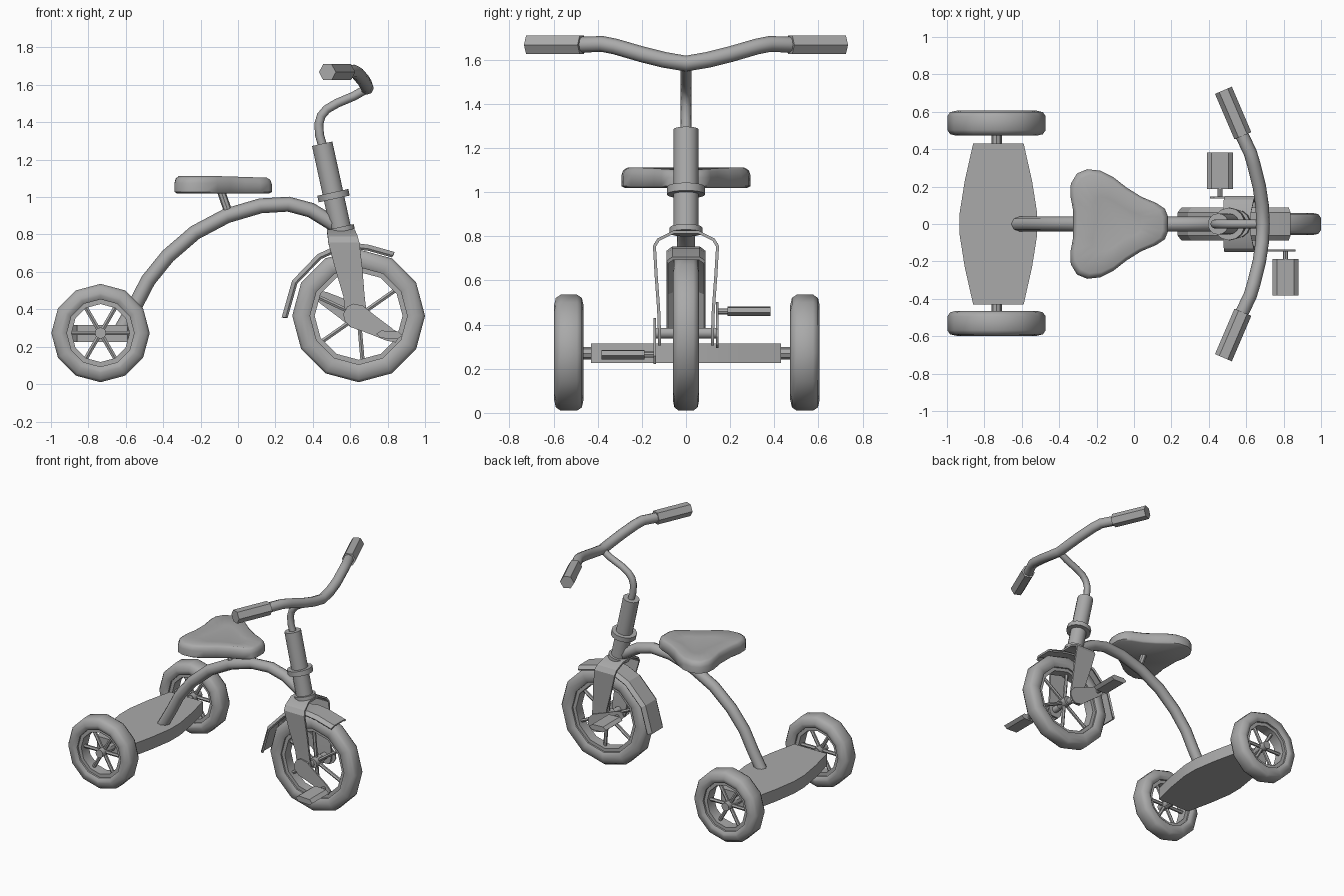
import bpy, bmesh, math
from mathutils import Vector, Matrix

if "Cube" in bpy.data.objects:
    bpy.data.objects.remove(bpy.data.objects["Cube"])

grey = bpy.data.materials.new("plain_grey")
grey.diffuse_color = (0.4, 0.4, 0.4, 1)
grey.use_nodes = True
grey.node_tree.nodes["Principled BSDF"].inputs["Base Color"].default_value = grey.diffuse_color


def finish(ob, angle=40):
    ob.data.materials.clear()
    ob.data.materials.append(grey)
    bpy.ops.object.select_all(action='DESELECT')
    ob.select_set(True)
    bpy.context.view_layer.objects.active = ob
    bpy.ops.object.shade_smooth_by_angle(angle=math.radians(angle))
    return ob


def add_mesh(name, bm, angle=40):
    bmesh.ops.recalc_face_normals(bm, faces=bm.faces[:])
    me = bpy.data.meshes.new(name)
    bm.to_mesh(me)
    bm.free()
    ob = bpy.data.objects.new(name, me)
    bpy.context.collection.objects.link(ob)
    return finish(ob, angle)


def loft(name, rings, closed=False, angle=40):
    """Skin matching loops of points; cap the ends or join them up."""
    bm = bmesh.new()
    vs = [[bm.verts.new(p) for p in r] for r in rings]
    n = len(vs[0])
    for i in range(len(vs) if closed else len(vs) - 1):
        a, b = vs[i], vs[(i + 1) % len(vs)]
        for j in range(n):
            bm.faces.new((a[j], a[(j + 1) % n], b[(j + 1) % n], b[j]))
    if not closed:
        bm.faces.new(vs[0])
        bm.faces.new(vs[-1])
    return add_mesh(name, bm, angle)


def rod(name, p, q, r, sides=12, turn=0.0, angle=40):
    p, q = Vector(p), Vector(q)
    d = (q - p).normalized()
    u = d.cross(Vector((0, 0, 1)))
    u = u.normalized() if u.length > 1e-4 else Vector((1, 0, 0))
    w = u.cross(d)
    ts = [turn + k * math.tau / sides for k in range(sides)]
    return loft(name, [[c + r * (u * math.cos(t) + w * math.sin(t)) for t in ts] for c in (p, q)],
                angle=angle)


def tube(name, pts, r, res=2):
    cu = bpy.data.curves.new(name, 'CURVE')
    cu.dimensions = '3D'
    cu.bevel_depth, cu.bevel_resolution, cu.use_fill_caps = r, res, True
    sp = cu.splines.new('POLY')
    sp.points.add(len(pts) - 1)
    for a, b in zip(sp.points, pts):
        a.co = (*b, 1)
    ob = bpy.data.objects.new(name, cu)
    bpy.context.collection.objects.link(ob)
    bpy.ops.object.select_all(action='DESELECT')
    ob.select_set(True)
    bpy.context.view_layer.objects.active = ob
    bpy.ops.object.convert(target='MESH')
    return finish(bpy.context.object, 50)


def ring(name, cx, cy, cz, profile, angle=50):
    """Twelve-sided ring turned about the y axis."""
    loft(name, [[(cx + r * math.cos(t), cy + y, cz + r * math.sin(t)) for r, y in profile]
                for t in (k * math.tau / 12 for k in range(12))], True, angle)


def wheel(name, cx, cy, R, w, rin, rhole, hub, turn):
    cz = R + 0.01
    ring(name + "_tire", cx, cy, cz,
         [(rin, -w * .8), (rin + .02, -w), (R - .05, -w), (R - .015, -w * .88), (R, -w * .55),
          (R, w * .55), (R - .015, w * .88), (R - .05, w), (rin + .02, w), (rin, w * .8)])
    h = w * .6
    ring(name + "_rim", cx, cy, cz, [(rhole, -h), (rin + .005, -h), (rin + .005, h), (rhole, h)], 35)
    rod(name + "_hub", (cx, cy - w * .75, cz), (cx, cy + w * .75, cz), hub)
    for k in range(6):
        t = turn + k * math.tau / 6
        d = Vector((math.cos(t), 0, math.sin(t)))
        c = Vector((cx, cy, cz))
        rod(name + "_spoke", c + d * hub * .8, c + d * (rhole + .01), .013, 6)


# Wheels and rear axle
wheel("front_wheel", .645, 0, .355, .06, .26, .235, .035, math.radians(35))
for s, side in ((-1, "right"), (1, "left")):
    wheel("rear_wheel_" + side, -.735, .004 + s * .535, .263, .067, .18, .155, .03, 0)
rod("rear_axle", (-.735, -.55, .27), (-.735, .55, .27), .028, 8)

# Rear step board
half = [(-.86, .43), (-.905, .23), (-.932, .06)]
left = half + [(x, -y) for x, y in reversed(half)]
right = [(-1.45 - x, y) for x, y in reversed(left)]
loft("step_board", [[(x, y, z) for x, y in left + right] for z in (.225, .315)], angle=20)

# Curved main frame
tube("main_frame", [(x, 0, z) for x, z in (
    (-.63, .28), (-.545, .43), (-.48, .555), (-.375, .685), (-.23, .81), (-.06, .9),
    (.12, .953), (.27, .962), (.39, .93), (.52, .85))], .04)

# Seat: a three-lobed outline rounded off in layers
side = [(.182, .04), (.165, .082), (.12, .112), (.04, .145), (-.04, .195), (-.11, .25),
        (-.18, .285), (-.25, .293), (-.305, .27), (-.338, .215), (-.34, .15), (-.325, .07)]
outline = side + [(x, -y) for x, y in reversed(side)]


def seat_loop(s, z):
    return [(-.1 + (x + .1) * s, y * s, z - .03 * max(0, x + .1) * (z > 1.05)) for x, y in outline]


loft("seat", [seat_loop(s, z) for s, z in (
    (.95, 1.02), (1, 1.028), (1, 1.075), (.97, 1.1), (.9, 1.112), (.5, 1.1))], angle=50)
rod("seat_post", (-.09, 0, 1.03), (-.045, 0, .9), .022, 8)


# Steering head, collars and stem
def head(z):
    return Vector((.45 + (1.285 - z) * .218, 0, z))


rod("head_tube", head(.82), head(1.285), .057, 14)
rod("head_collar", head(.99), head(1.025), .087, 14)
rod("crown_collar", head(.815), head(.84), .075, 14)
tube("stem", [(x, 0, z) for x, z in (
    (.46, 1.25), (.436, 1.33), (.432, 1.39), (.445, 1.435), (.475, 1.47), (.53, 1.502),
    (.62, 1.54), (.69, 1.58))], .024)

# Handlebar and six-sided grips
arm = [(.69, .0, 1.583), (.685, .1, 1.6), (.67, .2, 1.625), (.64, .32, 1.66),
       (.622, .38, 1.672), (.57, .49, 1.668)]
tube("handlebar", [(x, -y, z) for x, y, z in reversed(arm[1:])] + arm, .036)
for s in (-1, 1):
    rod("grip", (.582, s * .472, 1.668), (.478, s * .715, 1.668), .049, 6, 0, 20)


# Bent plates: a row of cross edges given some thickness
def plate(name, rows, thick, angle=30):
    bm = bmesh.new()
    vs = [[bm.verts.new(p) for p in r] for r in rows]
    for a, b in zip(vs, vs[1:]):
        for j in range(len(a) - 1):
            bm.faces.new((a[j], a[j + 1], b[j + 1], b[j]))
    ob = add_mesh(name, bm, angle)
    m = ob.modifiers.new("thickness", 'SOLIDIFY')
    m.thickness, m.offset = thick, 0
    bpy.ops.object.modifier_apply(modifier=m.name)
    finish(ob, angle)


# Fork: one strap folded over the wheel
leg = [(.12, .305, .635, .03), (.12, .33, .632, .05), (.121, .385, .63, .057), (.124, .47, .62, .057),
       (.135, .62, .592, .073), (.143, .755, .566, .083), (.125, .785, .56, .08), (.055, .82, .55, .075)]
full = leg + [(-y, z, x, h) for y, z, x, h in reversed(leg)]
plate("fork", [[(x - h, y, z), (x + h, y, z)] for y, z, x, h in full], .014)

# Fender following the wheel, with its edges turned down
arc = [(.24, .355), (.295, .55), (.43, .69), (.53, .735), (.62, .748), (.7, .738), (.835, .7)]
rows = []
for x, z in arc:
    d = (Vector((.645, 0, .365)) - Vector((x, 0, z))).normalized() * .02
    rows.append([(x + (d.x if abs(y) > .07 else 0), y, z + (d.z if abs(y) > .07 else 0))
                 for y in (-.085, -.06, .06, .085)])
plate("fender", rows, .014, 20)

# Pedal axle, cranks and pedals
rod("pedal_axle", (.635, -.143, .362), (.635, .143, .362), .025, 10)
for s in (-1, 1):
    hub = Vector((.635, s * .142, .362))
    d = Vector((.175, 0, -.098)) * -s
    u = d.normalized()
    w = Vector((-u.z, 0, u.x))
    shape = [(-.07, .02), (-.05, .05), (0, .066), (.08, .052), (.2, .036), (.25, .02)]
    loop = shape + [(a, -b) for a, b in reversed(shape)]
    loft("crank", [[hub + u * a + w * b + Vector((0, o, 0)) for a, b in loop]
                   for o in (-.005, .005)], angle=30)
    c = hub + d
    rod("pedal_pin", c, c + Vector((0, s * .06, 0)), .014, 8)
    block = [(-.07, .004), (-.045, .022), (.045, .018), (.07, -.004), (.045, -.022), (-.045, -.018)]
    loft("pedal", [[(c.x + a, s * y, c.z + b) for a, b in block] for y in (.187, .382)], angle=20)
